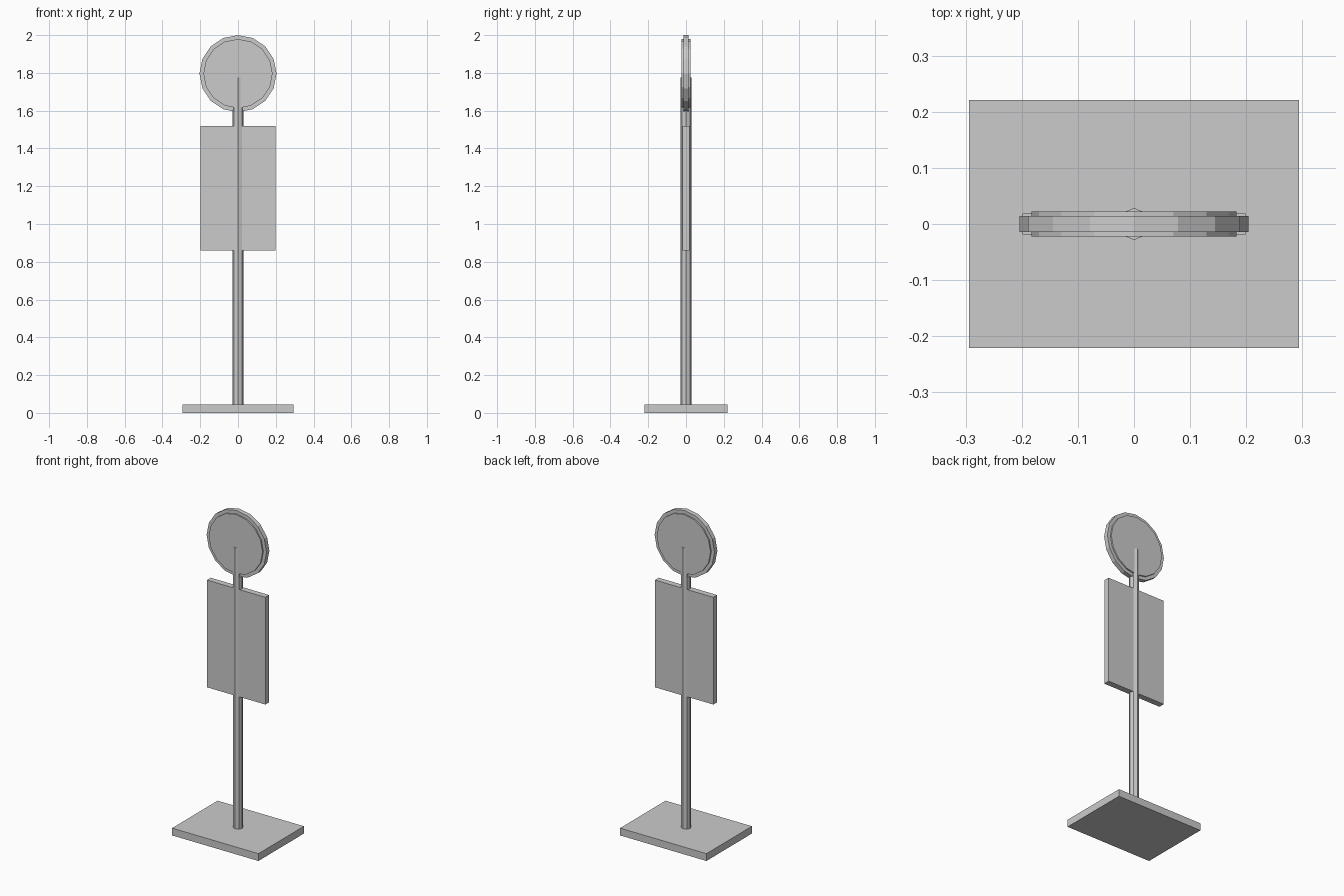
import bpy
from math import pi

if "Cube" in bpy.data.objects:
    bpy.data.objects.remove(bpy.data.objects["Cube"])


def box(name, size, z):
    bpy.ops.mesh.primitive_cube_add(size=1, location=(0, 0, z))
    ob = bpy.context.object
    ob.name = name
    ob.scale = size
    bpy.ops.object.transform_apply(location=False, rotation=False, scale=True)
    return ob


def cylinder(name, sides, radius, depth, z, facing_front=False):
    rot = (pi / 2, 0, 0) if facing_front else (0, 0, 0)
    bpy.ops.mesh.primitive_cylinder_add(vertices=sides, radius=radius, depth=depth,
                                        location=(0, 0, z), rotation=rot)
    ob = bpy.context.object
    ob.name = name
    return ob


# Rectangular foot plate
box("base_plate", (0.588, 0.442, 0.045), 0.0225)

# Octagonal pole running up to the middle of the round sign
cylinder("pole", 8, 0.0285, 1.74, 0.905)

# Rectangular notice board
box("notice_board", (0.398, 0.037, 0.66), 1.19)

# Round sign: thin outer rim with a thicker inner disc
DISC_Z = 1.796
cylinder("sign_rim", 16, 0.204, 0.028, DISC_Z, True)
cylinder("sign_disc", 16, 0.183, 0.045, DISC_Z, True)
